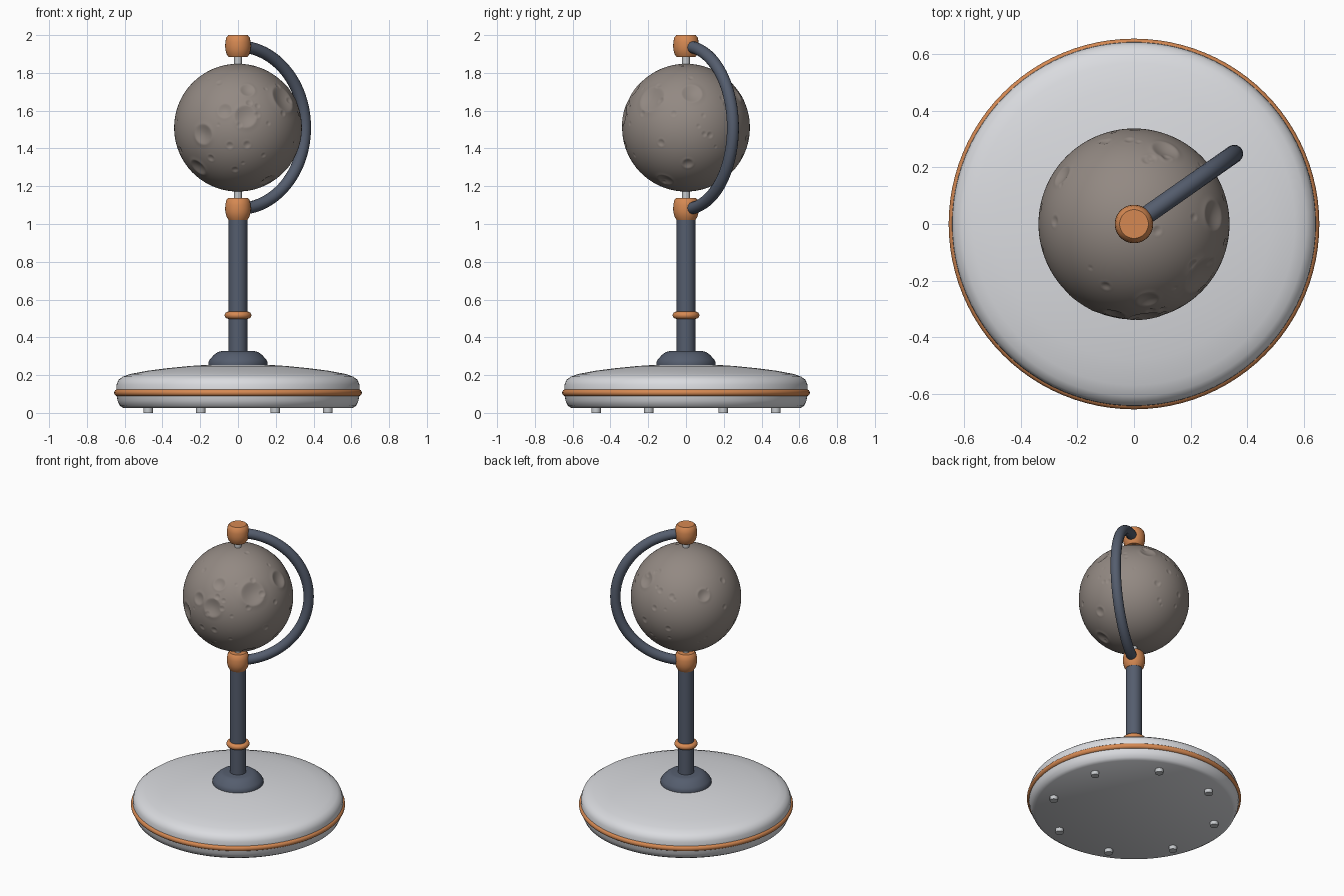
import bpy, bmesh, math, random
from mathutils import Vector

cube = bpy.data.objects.get("Cube")
if cube:
    bpy.data.objects.remove(cube, do_unlink=True)


def material(name, rgb):
    m = bpy.data.materials.new(name)
    m.use_nodes = True
    m.diffuse_color = (*rgb, 1)
    bsdf = next(n for n in m.node_tree.nodes if n.type == 'BSDF_PRINCIPLED')
    bsdf.inputs["Base Color"].default_value = (*rgb, 1)
    return m


WHITE = material("soft_white", (0.70, 0.71, 0.74))
SLATE = material("slate_blue", (0.09, 0.11, 0.155))
COPPER = material("copper", (0.67, 0.25, 0.085))
STEEL = material("pale_steel", (0.56, 0.58, 0.60))
ROCK = material("grey_rock", (0.29, 0.25, 0.225))


def finish(obj, name, mat, angle=40):
    obj.name = obj.data.name = name
    obj.data.materials.append(mat)
    bpy.ops.object.select_all(action='DESELECT')
    obj.select_set(True)
    bpy.context.view_layer.objects.active = obj
    bpy.ops.object.shade_smooth_by_angle(angle=math.radians(angle))
    return obj


def lathe(name, profile, mat, sides=64):
    """Spin a (radius, z) profile around the z axis and close both ends."""
    bm = bmesh.new()
    rings = []
    for r, z in profile:
        turns = [math.tau * i / sides for i in range(sides)]
        rings.append([bm.verts.new((r * math.cos(a), r * math.sin(a), z)) for a in turns])
    for low, high in zip(rings, rings[1:]):
        for i in range(sides):
            j = (i + 1) % sides
            bm.faces.new((low[i], low[j], high[j], high[i]))
    bm.faces.new(rings[0][::-1])
    bm.faces.new(rings[-1])
    mesh = bpy.data.meshes.new(name)
    bm.to_mesh(mesh)
    bm.free()
    obj = bpy.data.objects.new(name, mesh)
    bpy.context.collection.objects.link(obj)
    return finish(obj, name, mat)


def torus(name, z, major, minor, mat):
    bpy.ops.mesh.primitive_torus_add(location=(0, 0, z), major_radius=major, minor_radius=minor,
                                     major_segments=96, minor_segments=16)
    return finish(bpy.context.object, name, mat, 60)


def cylinder(name, x, y, z0, z1, radius, mat):
    bpy.ops.mesh.primitive_cylinder_add(vertices=32, radius=radius, depth=z1 - z0,
                                        location=(x, y, (z0 + z1) / 2))
    return finish(bpy.context.object, name, mat)


# Base: domed disc, trim ring and eight feet
lathe("base", [(0.605, 0.025), (0.625, 0.037), (0.638, 0.065), (0.645, 0.105), (0.643, 0.15),
               (0.633, 0.175), (0.61, 0.192), (0.57, 0.206), (0.48, 0.223), (0.38, 0.236),
               (0.26, 0.248), (0.12, 0.257)], WHITE, 96)
torus("base_trim", 0.107, 0.638, 0.018, COPPER)
for i in range(8):
    a = math.tau * (i + 0.5) / 8
    cylinder(f"foot_{i + 1}", 0.515 * math.cos(a), 0.515 * math.sin(a), 0, 0.03, 0.025, STEEL)

# Stand: collar, post and post ring
lathe("collar", [(0.155, 0.25), (0.157, 0.267), (0.148, 0.285), (0.125, 0.309),
                 (0.105, 0.323), (0.086, 0.327)], SLATE)
cylinder("post", 0, 0, 0.25, 1.05, 0.049, SLATE)
torus("post_ring", 0.517, 0.052, 0.019, COPPER)

# Joints that hold the arm and the axle
JOINT = [(0.05, 0), (0.061, 0.018), (0.067, 0.042), (0.068, 0.06),
         (0.067, 0.08), (0.062, 0.105), (0.051, 0.117)]
lathe("lower_joint", [(r, z + 1.021) for r, z in JOINT], COPPER, 48)
lathe("upper_joint", [(r, z + 1.883) for r, z in JOINT], COPPER, 48)
cylinder("axle", 0, 0, 1.1, 1.92, 0.02, STEEL)

# Half-circle arm turned away from the front
CENTRE = Vector((0, 0, 1.51))
curve = bpy.data.curves.new("arm", 'CURVE')
curve.dimensions = '3D'
curve.bevel_depth = 0.032
curve.bevel_resolution = 5
curve.use_fill_caps = True
STEPS = 48
spline = curve.splines.new('POLY')
spline.points.add(STEPS)
turn = math.radians(35)
for i, p in enumerate(spline.points):
    a = math.pi * (i / STEPS - 0.5)
    reach = 0.433 * math.cos(a)
    p.co = (reach * math.cos(turn), reach * math.sin(turn), CENTRE.z + 0.43 * math.sin(a), 1)
arm = bpy.data.objects.new("arm", curve)
bpy.context.collection.objects.link(arm)
bpy.ops.object.select_all(action='DESELECT')
arm.select_set(True)
bpy.context.view_layer.objects.active = arm
bpy.ops.object.convert(target='MESH')
finish(bpy.context.object, "arm", SLATE, 50)

# Cratered globe: each crater is a direction and a radius
RADIUS = 0.338
craters = [((0.25, -0.19, 0.16), 0.075), ((0.28, 0.03, 0.18), 0.055), ((0.11, 0.26, 0.18), 0.05),
           ((0.04, -0.33, 0.06), 0.06), ((-0.07, -0.32, 0.09), 0.04), ((-0.185, -0.28, -0.035), 0.055),
           ((-0.21, -0.16, -0.21), 0.05), ((0.16, -0.11, -0.28), 0.045), ((0.28, 0.01, -0.19), 0.03),
           ((-0.25, 0.17, 0.14), 0.04), ((0.05, -0.27, 0.2), 0.04)]
craters = [(Vector(d).normalized(), r) for d, r in craters]
rng = random.Random(4)
for i in range(55):
    d = Vector((rng.gauss(0, 1), rng.gauss(0, 1), rng.gauss(0, 0.6))).normalized()
    craters.append((d, rng.uniform(0.01, 0.022)))

bpy.ops.mesh.primitive_ico_sphere_add(subdivisions=7, radius=RADIUS, location=CENTRE)
globe = bpy.context.object
for v in globe.data.vertices:
    n = v.co.normalized()
    offset = 0
    for d, r in craters:
        t = (n - d).length * RADIUS / r
        if t < 1:      # bowl
            offset -= 0.22 * r * (1 - t * t) ** 1.5
        if t < 1.5:    # raised rim
            offset += 0.04 * r * max(0, 1 - abs(t - 1) * 2) ** 2
    v.co = n * (RADIUS + offset)
finish(globe, "globe", ROCK, 60)
